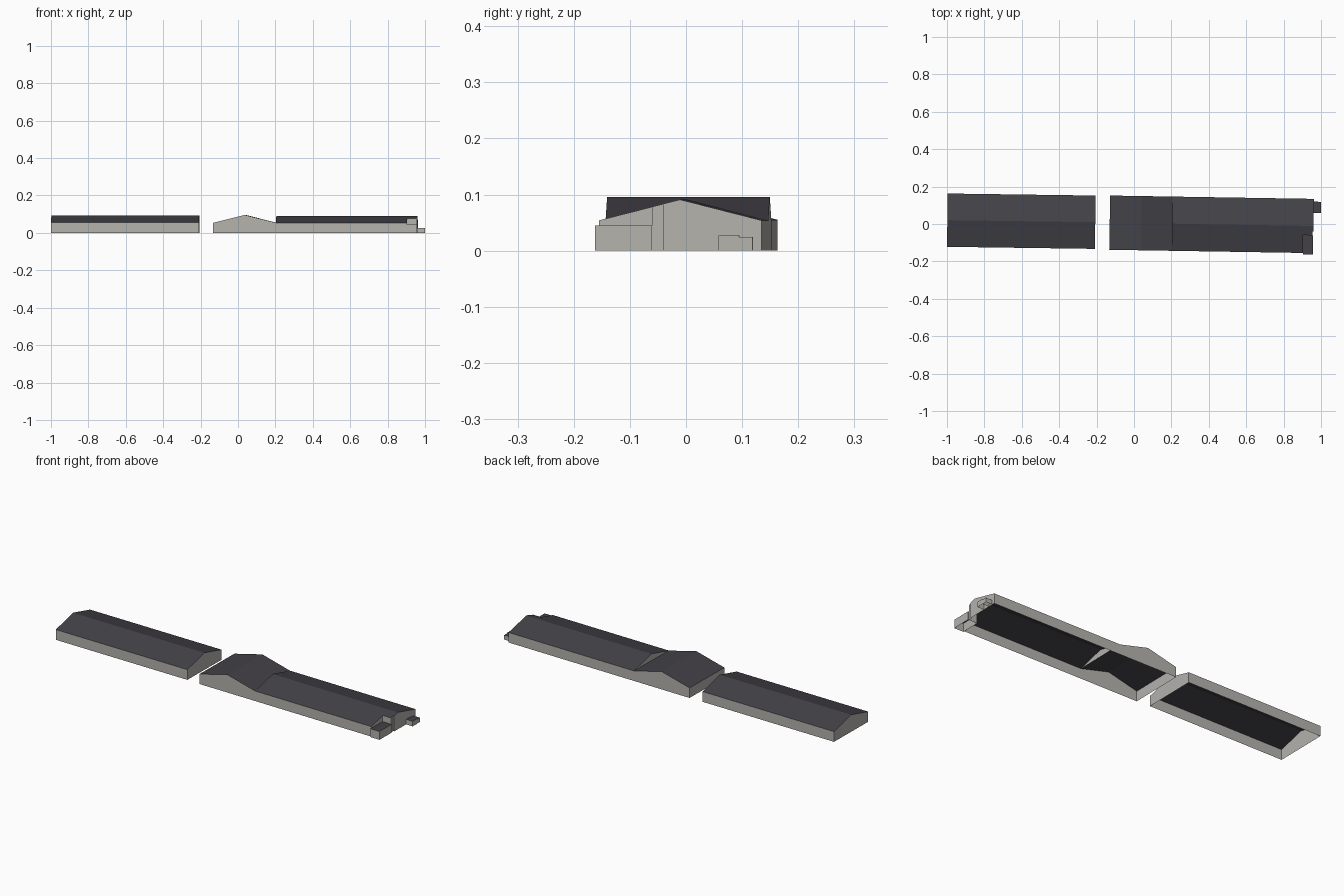
import bpy, bmesh

if "Cube" in bpy.data.objects:
    bpy.data.objects.remove(bpy.data.objects["Cube"])


def material(name, rgb):
    m = bpy.data.materials.new(name)
    m.diffuse_color = (*rgb, 1)
    m.use_nodes = True
    m.node_tree.nodes["Principled BSDF"].inputs["Base Color"].default_value = m.diffuse_color
    return m


WALL = material("pale grey wall", (0.46, 0.45, 0.42))
ROOF = material("dark slate roof", (0.056, 0.053, 0.064))


def build(name, polys, loc, rot):
    """Open-bottomed shell from polygons; upward-facing faces become roof."""
    bm = bmesh.new()
    for p in polys:
        bm.faces.new([bm.verts.new(v) for v in p])
    bmesh.ops.remove_doubles(bm, verts=bm.verts, dist=0.0002)
    bmesh.ops.recalc_face_normals(bm, faces=bm.faces)
    bm.normal_update()
    for f in bm.faces:
        f.material_index = int(abs(f.normal.z) > 0.3)
    me = bpy.data.meshes.new(name)
    bm.to_mesh(me)
    bm.free()
    me.materials.append(WALL)
    me.materials.append(ROOF)
    ob = bpy.data.objects.new(name, me)
    ob.location = loc
    ob.rotation_euler.z = rot
    bpy.context.collection.objects.link(ob)


def long_hall(sections, half, eave, ridge, start_base):
    """Pitched hall along x. Each section is (x0, x1, front_y); steps in front_y get end walls."""
    def h(y):
        return ridge - (ridge - eave) * abs(y) / half
    polys = []
    x = sections[0][0]
    start = [(x, -half, eave), (x, 0, ridge), (x, half, eave)]
    if start_base:
        start += [(x, half, 0), (x, -half, 0)]
    polys.append(start)
    for i, (a, b, y) in enumerate(sections):
        polys.append([(a, y, 0), (b, y, 0), (b, y, h(y)), (a, y, h(y))])
        polys.append([(a, half, 0), (b, half, 0), (b, half, eave), (a, half, eave)])
        polys.append([(a, y, h(y)), (b, y, h(y)), (b, 0, ridge), (a, 0, ridge)])
        polys.append([(a, 0, ridge), (b, 0, ridge), (b, half, eave), (a, half, eave)])
        if i + 1 < len(sections):
            n = sections[i + 1][2]
            polys.append([(b, y, 0), (b, n, 0), (b, n, h(n)), (b, y, h(y))])
        else:
            polys.append([(b, y, 0), (b, half, 0), (b, half, eave), (b, 0, ridge), (b, y, h(y))])
    return polys


def box(x0, x1, y0, y1, z):
    c = [(x0, y0), (x1, y0), (x1, y1), (x0, y1)]
    polys = [[(*p, z) for p in c]]
    for p, q in zip(c, c[1:] + c[:1]):
        polys.append([(*p, 0), (*q, 0), (*q, z), (*p, z)])
    return polys


# Left hall
build("left_hall", long_hall([(-0.3955, 0.3955, -0.1425)], 0.1425, 0.055, 0.092, True),
      (-0.6025, 0.015, 0), -0.0138)

# Right building: all parts share one slightly turned frame
loc, rot = (0, 0.005, 0), -0.0163
wing = [(0.205, 0.905, -0.145), (0.905, 0.954, -0.05), (0.954, 0.96, -0.03)]
build("right_wing", long_hall(wing, 0.145, 0.054, 0.091, False), loc, rot)

# Cross gable with its ridge running front to back, open towards the wing
x0, xm, x1, e, r, d = -0.13, 0.038, 0.205, 0.054, 0.096, 0.145
cross = [[(x0, y, 0), (x1, y, 0), (x1, y, e), (xm, y, r), (x0, y, e)] for y in (-d, d)]
cross += [[(a, -d, za), (b, -d, zb), (b, d, zb), (a, d, za)]
          for a, za, b, zb in ((x0, 0, x0, e), (x0, e, xm, r), (xm, r, x1, e))]
build("cross_gable", cross, loc, rot)

# Flat-topped corner annex and low end annex
build("corner_annex", box(0.905, 0.959, -0.152, -0.05, 0.045), loc, rot)
build("end_annex", box(0.96, 0.999, 0.069, 0.106, 0.027), loc, rot)
build("end_annex_step", box(0.96, 0.998, 0.106, 0.13, 0.024), loc, rot)
